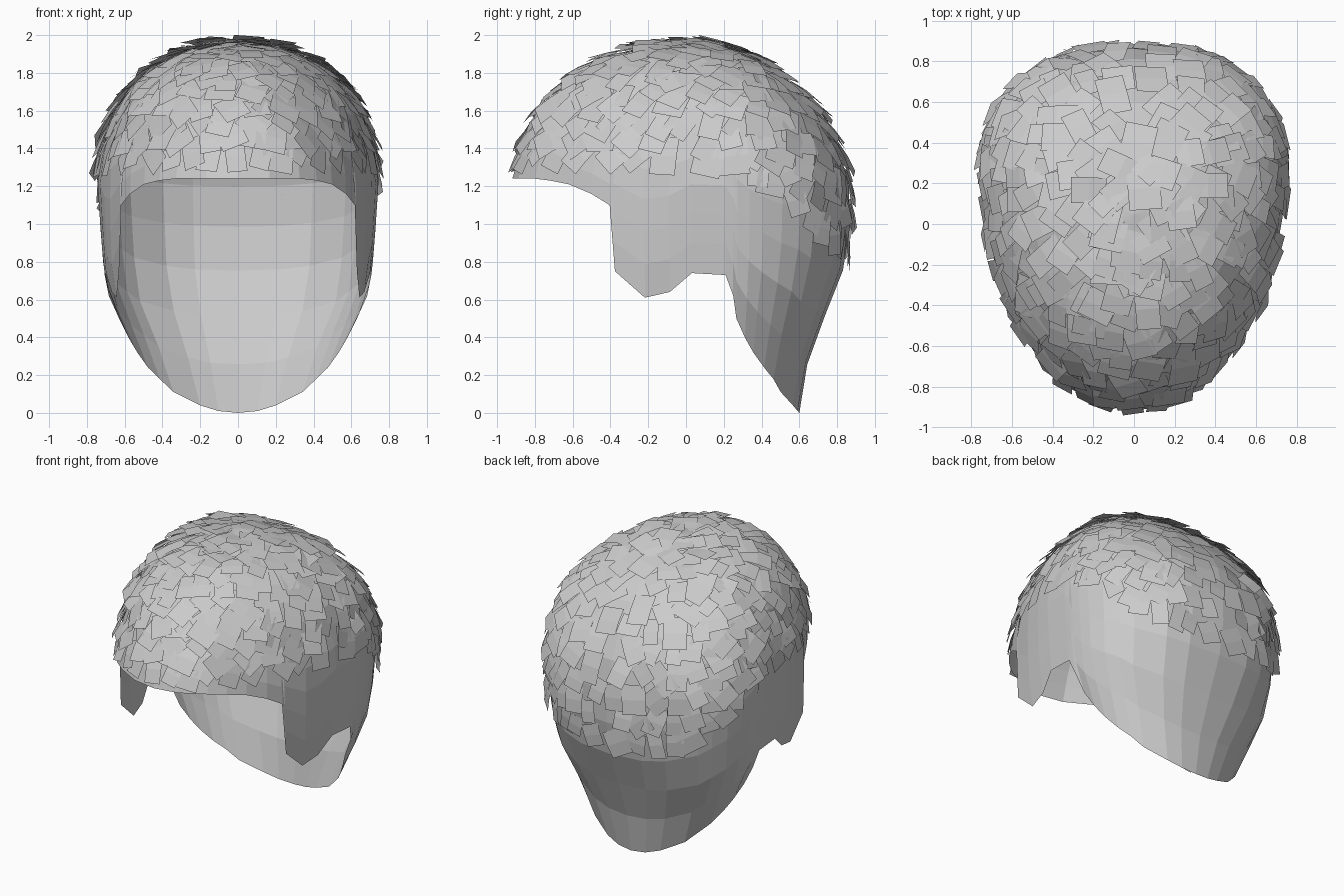
import bpy, bmesh, math, random
from mathutils import Vector

random.seed(7)
cube = bpy.data.objects.get("Cube")
if cube:
    bpy.data.objects.remove(cube, do_unlink=True)

mat = bpy.data.materials.new("pale grey")
mat.use_nodes = True
GREY = (0.6, 0.6, 0.6, 1)
mat.diffuse_color = GREY
mat.node_tree.nodes["Principled BSDF"].inputs["Base Color"].default_value = GREY

# Head sections: height, half width, centre y, front y, back y
SECTIONS = [
    (0, .42, .25, -.9, .6), (.18, .5, .25, -.9, .62), (.32, .55, .25, -.9, .66),
    (.5, .63, .25, -.9, .73), (.6, .68, .25, -.9, .77), (.75, .71, .25, -.9, .83),
    (1, .73, .25, -.92, .87), (1.24, .745, .25, -.92, .86), (1.4, .72, .25, -.87, .81),
    (1.6, .655, .2, -.77, .7), (1.7, .59, .16, -.68, .61), (1.8, .49, .12, -.57, .5),
    (1.88, .37, .08, -.43, .38), (1.94, .21, .06, -.23, .24), (1.97, 0, .05, .05, .05)]
# Hairline: angle from the front, height
HAIRLINE = [
    (0, 1.24), (13, 1.24), (26, 1.24), (34, 1.23), (42, 1.21), (50, 1.16), (56, 1.1),
    (57, .75), (66, .61), (73, .64), (79, .74), (88, .73), (90, .62), (92, .5),
    (98, .4), (105, .32), (115, .24), (125, .18), (134, .11), (153, .04), (166, .01), (180, 0)]
# Lowest row of hair cards: angle, height
CARD_LINE = [(0, 1.36), (95, 1.34), (120, 1.12), (145, .93), (180, .86)]
TOP = 1.97


def lerp_table(table, key):
    for a, b in zip(table, table[1:]):
        if key <= b[0]:
            f = max(0, (key - a[0]) / (b[0] - a[0]))
            return [u + (v - u) * f for u, v in zip(a, b)][1:]
    return table[-1][1:]


def scalp(angle, z):
    """Point on the scalp; angle runs round from the front in degrees."""
    half, mid, front, back = lerp_table(SECTIONS, z)
    c, s = math.cos(math.radians(angle)), math.sin(math.radians(angle))
    if c > 0:
        power = .65 + .35 * min(1, max(0, (z - .7) / .5))
        y = mid - (mid - front) * c
    else:
        power = 1 - .2 * min(1, z / .6)
        y = mid - (back - mid) * c
    return Vector((math.copysign(half * abs(s) ** power, s), y, z))


def normal(angle, z):
    across = scalp(angle + 3, z) - scalp(angle - 3, z)
    up = scalp(angle, min(TOP - .001, z + .03)) - scalp(angle, z - .03)
    return across.cross(up).normalized()


def finish(bm, name):
    mesh = bpy.data.meshes.new(name)
    bm.to_mesh(mesh)
    bm.free()
    mesh.materials.append(mat)
    obj = bpy.data.objects.new(name, mesh)
    bpy.context.collection.objects.link(obj)


# Scalp shell: columns from the hairline up to the crown
bm = bmesh.new()
columns = HAIRLINE + [(360 - a, z) for a, z in HAIRLINE[-2:0:-1]]
ROWS = 12
crown = bm.verts.new((0, .05, TOP))
grid = []
for angle, low in columns:
    grid.append([bm.verts.new(scalp(angle, low + (TOP - low) * math.sin(math.pi / 2 * r / ROWS)))
                 for r in range(ROWS)])
for i, col in enumerate(grid):
    nxt = grid[(i + 1) % len(grid)]
    for r in range(ROWS - 1):
        bm.faces.new((col[r], nxt[r], nxt[r + 1], col[r + 1]))
    bm.faces.new((col[-1], nxt[-1], crown))
finish(bm, "scalp_shell")

# Overlapping hair cards fanning out from the whorl
bm = bmesh.new()
whorl = Vector((.05, .3, 1.97))
RINGS = 11
for k in range(RINGS):
    rise = math.sin(math.pi / 2 * (k + .1) / RINGS)
    count = int(5 + 48 * lerp_table(SECTIONS, 1.35 + .6 * rise)[0])
    for i in range(count):
        angle = (i + .5 * (k % 2) + random.uniform(-.3, .3)) * 360 / count % 360
        side = min(angle, 360 - angle)
        low = lerp_table(CARD_LINE, side)[0]
        z = low + (TOP - .01 - low) * rise + random.uniform(-.02, .02)
        z = min(z, TOP - .02)
        p, n = scalp(angle, z), normal(angle, z)
        if n.dot(p - Vector((0, 0, 1.1))) < 0:
            n = -n
        out = p - whorl
        out = (out - n * out.dot(n)).normalized()
        turn = random.uniform(-.55, .55)
        along = out * math.cos(turn) + n.cross(out) * math.sin(turn)
        wide = n.cross(along) * random.uniform(.05, .085)
        length = random.uniform(.13, .22)
        lift = random.uniform(.015, .04)
        roll = random.uniform(-.008, .008)
        rows = []
        for f in (-.5, 0, .5):
            centre = p + along * length * f + n * (.006 + lift * (f + .5) - (length * f) ** 2 * .7)
            rows.append([bm.verts.new(centre + wide * s + n * roll * s) for s in (-1, 1)])
        for a, b in zip(rows, rows[1:]):
            bm.faces.new((a[0], b[0], b[1], a[1]))
finish(bm, "hair_cards")
